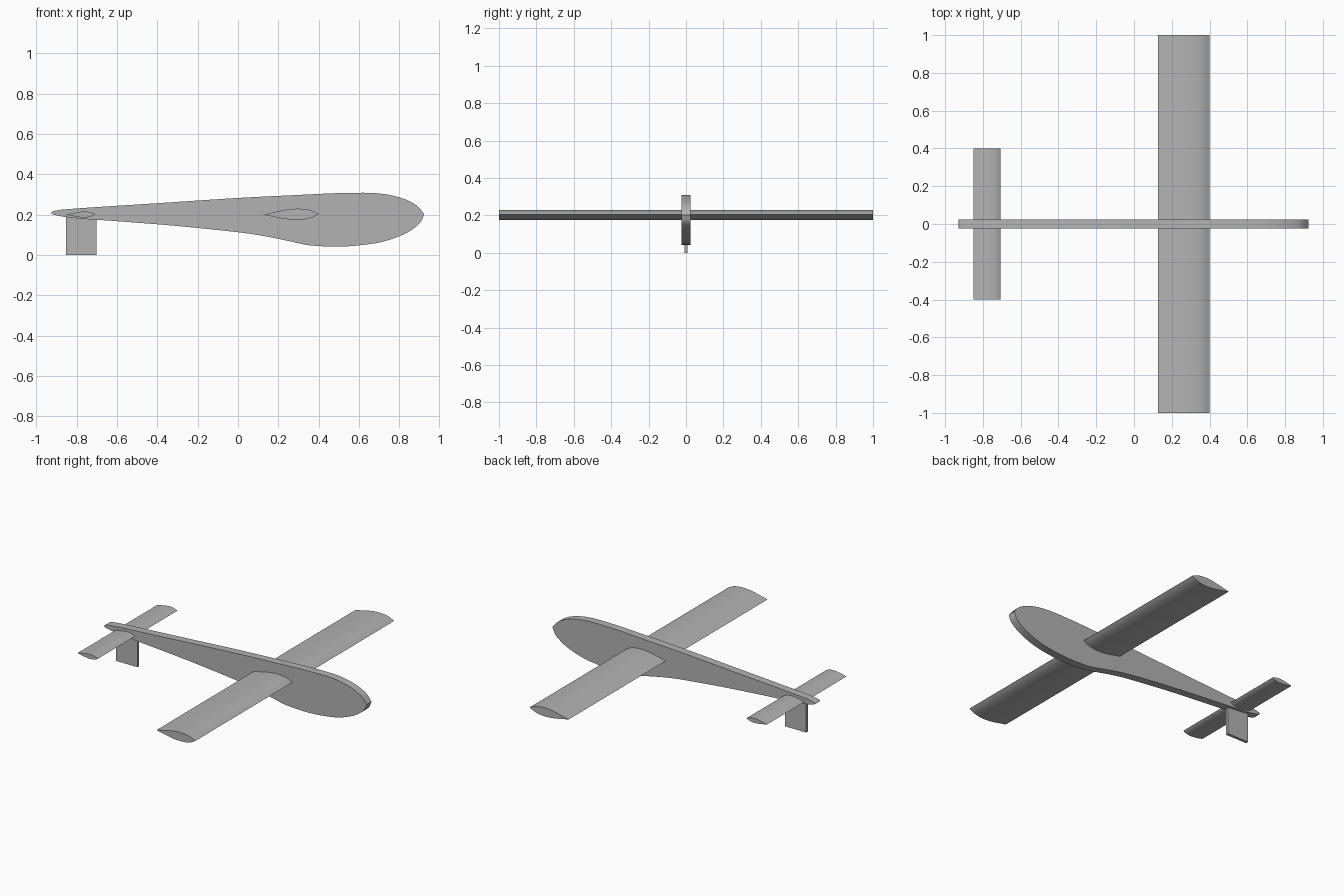
import bpy, math
from mathutils import Vector

cube = bpy.data.objects.get("Cube")
if cube:
    bpy.data.objects.remove(cube, do_unlink=True)

grey = bpy.data.materials.new("plain grey")
grey.use_nodes = True
colour = (0.45, 0.45, 0.45, 1)
grey.diffuse_color = colour
grey.node_tree.nodes["Principled BSDF"].inputs["Base Color"].default_value = colour


def spline(points, steps):
    """Smooth open curve through the points; the ends stay as given."""
    p = [Vector(q) for q in points]
    p = [2 * p[0] - p[1]] + p + [2 * p[-1] - p[-2]]
    out = []
    for a, b, c, d in zip(p, p[1:], p[2:], p[3:]):
        for i in range(steps):
            t = i / steps
            out.append(0.5 * (2 * b + (c - a) * t + (2 * a - 5 * b + 4 * c - d) * t ** 2
                              + (3 * b - a - 3 * c + d) * t ** 3))
    return out


def extrude(name, outline, half):
    """Solid from an x-z outline, running from -half to half in y."""
    n = len(outline)
    verts = [(x, y, z) for y in (-half, half) for x, z in outline]
    faces = [tuple(range(n)), tuple(reversed(range(n, 2 * n)))]
    faces += [(i, i + n, (i + 1) % n + n, (i + 1) % n) for i in range(n)]
    mesh = bpy.data.meshes.new(name)
    mesh.from_pydata(verts, [], faces)
    mesh.materials.append(grey)
    obj = bpy.data.objects.new(name, mesh)
    bpy.context.collection.objects.link(obj)
    bpy.ops.object.select_all(action="DESELECT")
    obj.select_set(True)
    bpy.context.view_layer.objects.active = obj
    # Make the normals face outward
    bpy.ops.object.mode_set(mode="EDIT")
    bpy.ops.mesh.select_all(action="SELECT")
    bpy.ops.mesh.normals_make_consistent(inside=False)
    bpy.ops.object.mode_set(mode="OBJECT")
    bpy.ops.object.shade_smooth_by_angle(angle=math.radians(30))
    return obj


def airfoil(trailing_x, chord, z):
    """Wing section with its sharp trailing edge towards -x."""
    top = [(0, 0), (.25, .058), (.45, .097), (.65, .108), (.85, .082), (1, .015)]
    bottom = [(1, .015), (.9, -.042), (.75, -.082), (.57, -.092), (.35, -.07), (0, 0)]
    return [(trailing_x + x * chord, z + h * chord)
            for x, h in spline(top, 5) + spline(bottom, 5)]


# Fuselage: flat plate with a rounded teardrop outline
fuselage_top = [(-.928, .208), (-.905, .22), (-.8, .231), (-.4, .257), (0, .283),
                (.3, .298), (.5, .307), (.68, .307), (.8, .286), (.88, .25), (.923, .203)]
fuselage_bottom = [(.923, .203), (.9, .157), (.83, .107), (.72, .067), (.6, .048), (.48, .042),
                   (.35, .049), (.25, .07), (.13, .094), (0, .113), (-.3, .144), (-.6, .168),
                   (-.8, .182), (-.9, .197), (-.928, .208)]
extrude("fuselage", spline(fuselage_top, 6) + spline(fuselage_bottom, 6), .025)

# Main wing and tailplane share one section
extrude("main_wing", airfoil(.126, .274, .2), 1)
extrude("tailplane", airfoil(-.85, .143, .2), .4)

# Tail fin hanging below the boom
extrude("tail_fin", [(-.852, 0), (-.702, 0), (-.702, .2), (-.852, .2)], .009)
